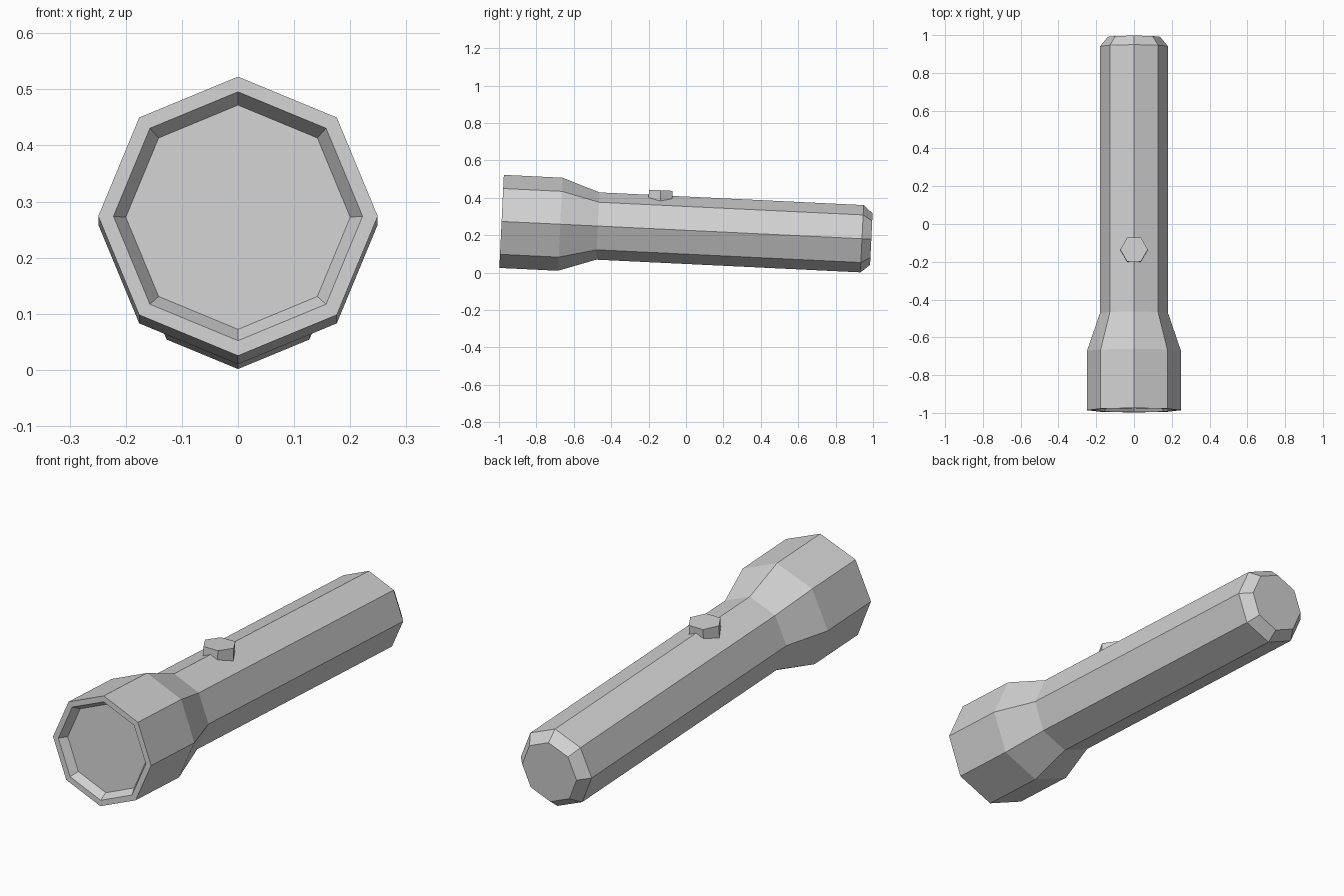
import bpy, bmesh, math
from mathutils import Matrix

cube = bpy.data.objects.get("Cube")
if cube:
    bpy.data.objects.remove(cube, do_unlink=True)

# One flat grey for the whole torch
grey = bpy.data.materials.new("light grey")
grey.use_nodes = True
colour = (0.64, 0.64, 0.64, 1)
grey.diffuse_color = colour
grey.node_tree.nodes["Principled BSDF"].inputs["Base Color"].default_value = colour

# The torch lies on its head and tail, so its axis tips down to the back
TILT = Matrix.Translation((0, 0, 0.2265)) @ Matrix.Rotation(-0.048, 4, 'X')


def lathe(name, profile, sides, place):
    """Capped solid from (radius, height) rings around local z."""
    bm = bmesh.new()
    rings = []
    for r, h in profile:
        rings.append([bm.verts.new((r * math.cos(2 * math.pi * i / sides),
                                    r * math.sin(2 * math.pi * i / sides), h))
                      for i in range(sides)])
    for a, b in zip(rings, rings[1:]):
        for i in range(sides):
            j = (i + 1) % sides
            bm.faces.new((a[i], a[j], b[j], b[i]))
    bm.faces.new(rings[0])
    bm.faces.new(rings[-1])
    bmesh.ops.recalc_face_normals(bm, faces=bm.faces)
    bm.transform(place)
    mesh = bpy.data.meshes.new(name)
    bm.to_mesh(mesh)
    bm.free()
    mesh.materials.append(grey)
    obj = bpy.data.objects.new(name, mesh)
    bpy.context.collection.objects.link(obj)
    return obj


# Body: recessed lens, rim, head, neck, handle, bevelled tail
body = [(0.20, -0.95), (0.222, -0.987), (0.249, -0.987), (0.249, -0.673),
        (0.18, -0.472), (0.18, 0.942), (0.138, 0.992)]
lathe("torch_body", body, 8, TILT @ Matrix.Rotation(-math.pi / 2, 4, 'X'))

# Six-sided switch on top of the handle
lathe("switch_button", [(0.073, 0.14), (0.073, 0.207)], 6,
      TILT @ Matrix.Translation((0, -0.145, 0)))
